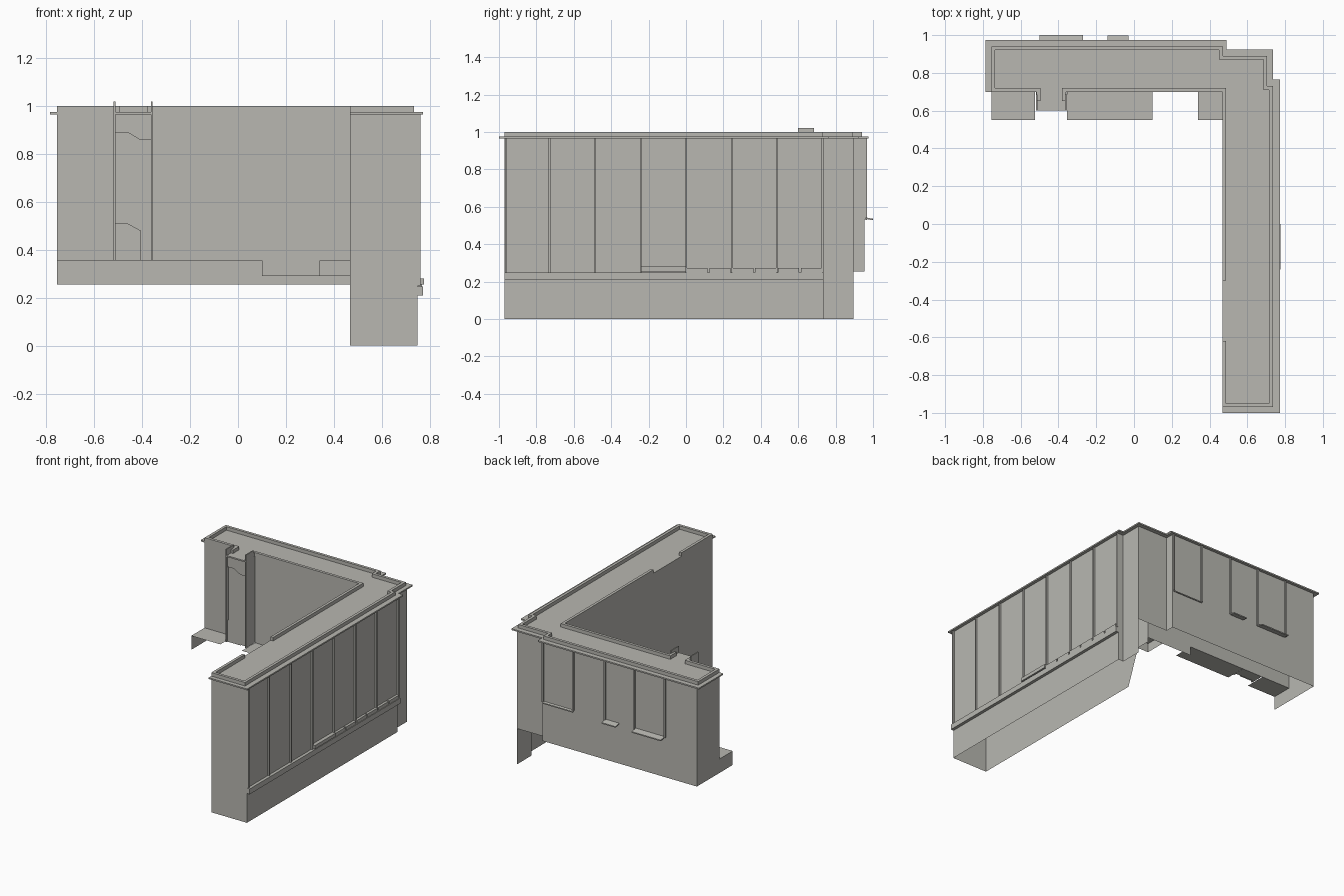
import bpy

cube = bpy.data.objects.get("Cube")
if cube:
    bpy.data.objects.remove(cube, do_unlink=True)

stone = bpy.data.materials.new("warm_grey_stone")
stone.use_nodes = True
GREY = (0.48, 0.475, 0.44, 1)
stone.diffuse_color = GREY
stone.node_tree.nodes["Principled BSDF"].inputs["Base Color"].default_value = GREY


def mesh(name, verts, faces):
    me = bpy.data.meshes.new(name)
    me.from_pydata(verts, [], faces)
    me.materials.append(stone)
    ob = bpy.data.objects.new(name, me)
    bpy.context.collection.objects.link(ob)
    return ob


def box(name, xs, ys, zs):
    verts = [(x, y, z) for x in xs for y in ys for z in zs]
    faces = [(0, 1, 3, 2), (4, 6, 7, 5), (0, 4, 5, 1),
             (2, 3, 7, 6), (0, 2, 6, 4), (1, 5, 7, 3)]
    return mesh(name, verts, faces)


def sheet(name, verts):
    return mesh(name, verts, [tuple(range(len(verts)))])


def wall_x(name, x, ys, zs, outward=1):
    """Upright sheet across x, facing +x or -x."""
    a, b = ys[::outward]
    return sheet(name, [(x, a, zs[0]), (x, b, zs[0]), (x, b, zs[1]), (x, a, zs[1])])


def wall_y(name, y, xs, zs, outward=-1):
    """Upright sheet across y, facing +y or -y."""
    a, b = xs[::-outward]
    return sheet(name, [(a, y, zs[0]), (b, y, zs[0]), (b, y, zs[1]), (a, y, zs[1])])


# Main levels and plan lines
EAVE, TOP, HEM, LEDGE, DIP = 0.97, 1.0, 0.255, 0.355, 0.29
IN, OUT, CORNER, LEFT = 0.468, 0.75, 0.71, -0.755
FRONT, STEP, CORNER_BACK, BACK, INNER, LIP = -0.97, 0.735, 0.895, 0.955, 0.7, 0.55

# Long side wing, open underneath
wall_y("wing_front_wall", FRONT, (IN, OUT), (0, EAVE))
wall_x("wing_outer_wall", OUT, (FRONT, STEP), (0, EAVE))
wall_y("wing_step_wall", STEP, (CORNER, OUT), (0, EAVE), 1)
sheet("wing_inner_wall", [(IN, FRONT, 0), (IN, FRONT, EAVE), (IN, INNER, EAVE),
                          (IN, INNER, HEM), (IN, 0.6, HEM), (IN, 0.5, 0)])

# Recessed corner block
wall_x("corner_side_wall", CORNER, (STEP, CORNER_BACK), (0, EAVE))
wall_y("corner_back_wall", CORNER_BACK, (IN, CORNER), (HEM, EAVE), 1)

# Back wing
wall_y("back_wall", BACK, (LEFT, IN), (HEM, EAVE), 1)
wall_x("back_wing_return", IN, (CORNER_BACK, BACK), (HEM, EAVE))
sheet("left_end_wall", [(LEFT, BACK, HEM), (LEFT, BACK, EAVE), (LEFT, INNER, EAVE),
                        (LEFT, INNER, LEDGE), (LEFT, LIP, LEDGE), (LEFT, LIP, HEM)])
sheet("courtyard_wall", [(LEFT, INNER, LEDGE), (0.1, INNER, LEDGE), (0.1, INNER, DIP),
                         (IN, INNER, DIP), (IN, INNER, EAVE), (LEFT, INNER, EAVE)])

# Low ledges along the courtyard
for i, (a, b) in enumerate([(LEFT, -0.525), (-0.355, 0.097), (0.34, IN)]):
    sheet(f"ledge_top_{i}", [(a, LIP, LEDGE), (b, LIP, LEDGE),
                             (b, INNER, LEDGE), (a, INNER, LEDGE)])
wall_y("ledge_apron", LIP, (0.34, IN), (DIP, LEDGE))
wall_x("ledge_apron_side", 0.34, (LIP, INNER), (DIP, LEDGE), -1)

# Courtyard bay with side fins and shaped plates
BAY = (-0.515, -0.36)
box("bay_body", BAY, (0.62, INNER), (LEDGE, EAVE))
for i, x in enumerate(BAY):
    box(f"bay_fin_{i}", (x - 0.004, x + 0.004), (0.6, 0.685), (LEDGE, 1.02))
    box(f"bay_cheek_{i}", (x - 0.003, x + 0.003), (0.605, INNER), (LEDGE, EAVE))
a, b = BAY
sheet("bay_upper_plate", [(a, 0.612, 0.89), (-0.46, 0.612, 0.89), (-0.41, 0.612, 0.86),
                          (b, 0.612, 0.86), (b, 0.612, 0.965), (a, 0.612, 0.965)])
sheet("bay_lower_plate", [(a, 0.612, LEDGE), (-0.405, 0.612, LEDGE), (-0.405, 0.612, 0.48),
                          (-0.46, 0.612, 0.51), (a, 0.612, 0.51)])

# Roof slabs with cornice overhang
EAVES = (0.965, 0.975)
box("wing_roof", (IN, 0.772), (-1, 0.765), EAVES)
box("corner_roof", (IN, 0.735), (0.765, 0.925), EAVES)
box("back_roof", (-0.785, 0.49), (INNER, 0.975), EAVES)
box("bay_roof", (-0.518, -0.357), (0.602, INNER), EAVES)


# Parapet runs around the roof edge
def parapet(name, path):
    w = 0.01
    for i, (p, q) in enumerate(zip(path, path[1:])):
        xs = (min(p[0], q[0]) - w, max(p[0], q[0]) + w)
        ys = (min(p[1], q[1]) - w, max(p[1], q[1]) + w)
        box(f"{name}_{i}", xs, ys, (0.972, TOP))


ri, ro, rf, rb = IN + 0.01, 0.725, FRONT + 0.01, 0.93
parapet("outer_parapet", [(ri, -0.63), (ri, rf), (ro, rf), (ro, 0.72), (0.695, 0.72),
                          (0.695, 0.88), (0.46, 0.88), (0.46, rb), (-0.745, rb),
                          (-0.745, 0.71), (-0.505, 0.71), (-0.505, 0.66)])
parapet("inner_parapet", [(ri, -0.29), (ri, 0.71), (-0.37, 0.71), (-0.37, 0.66)])

# Side wing pilasters, band and window sills
pilasters = [-0.964, -0.73, -0.485, -0.24, 0.0, 0.245, 0.485, 0.73]
for i, y in enumerate(pilasters):
    box(f"side_pilaster_{i}", (OUT - 0.01, OUT + 0.012), (y - 0.005, y + 0.005), (0.25, EAVE))
box("side_band", (OUT - 0.01, 0.772), (FRONT, STEP), (0.21, 0.248))
box("side_wide_sill", (OUT - 0.01, 0.776), (-0.24, 0), (0.255, 0.28))
for i in range(6):
    y = 0.004 + i * 0.122
    box(f"side_small_sill_{i}", (OUT - 0.01, 0.768), (y, y + 0.112), (0.248, 0.272))

# Back wall pilasters and sloped sills
for i, x in enumerate([0.46, 0.22, -0.03, -0.265, -0.505]):
    box(f"back_pilaster_{i}", (x - 0.005, x + 0.005), (BACK - 0.01, BACK + 0.012), (0.54, EAVE))
for i, (a, b, out) in enumerate([(-0.5, -0.27, 1.0), (-0.14, -0.03, 0.998), (0.22, 0.46, 0.967)]):
    sill = box(f"back_sill_{i}", (a, b), (BACK - 0.01, out), (0.538, 0.546))
    for v in sill.data.vertices:
        if v.co.y > BACK:
            v.co.z -= 0.01
